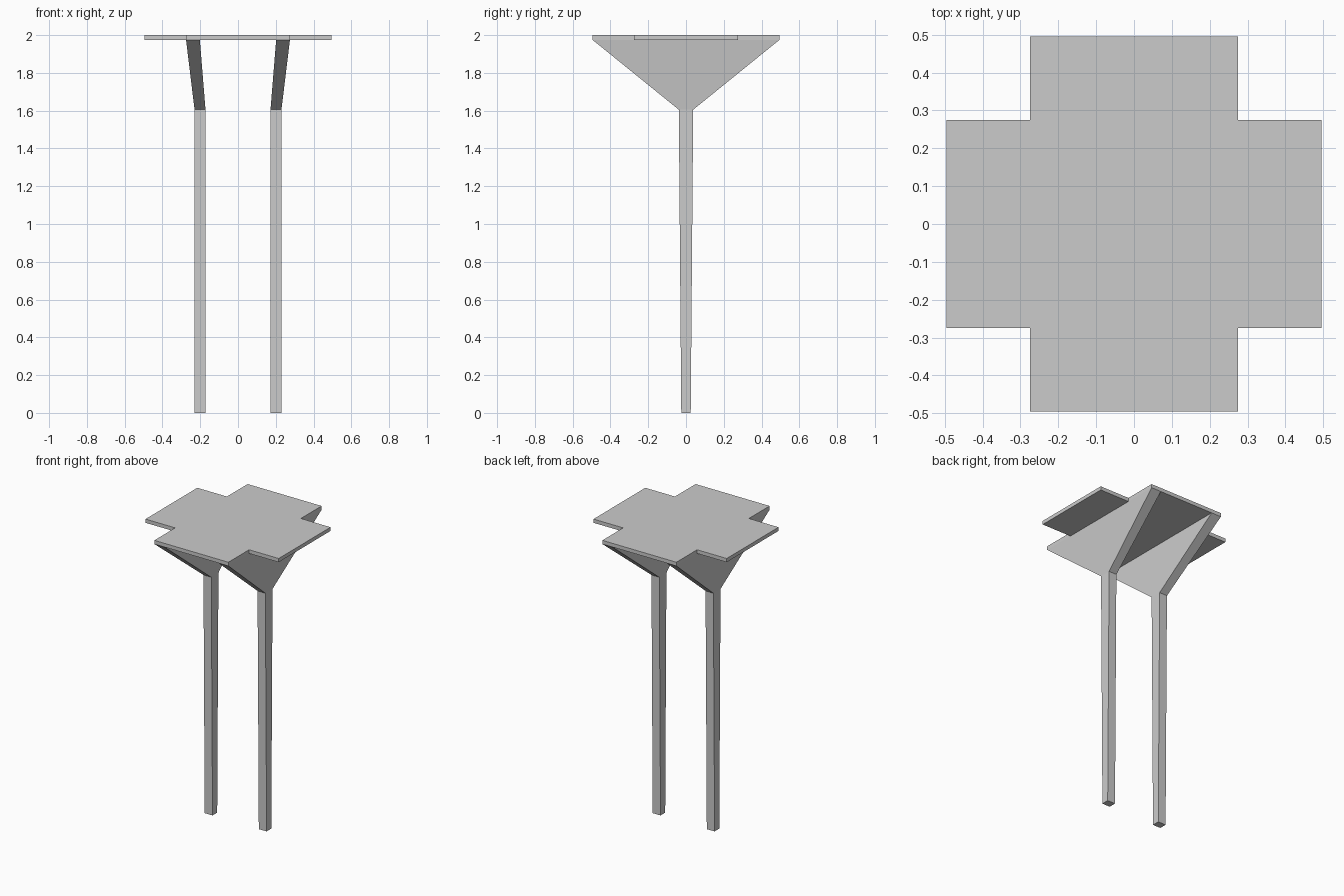
import bpy, bmesh

if "Cube" in bpy.data.objects:
    bpy.data.objects.remove(bpy.data.objects["Cube"])


def loft(name, sections):
    """Join matching point loops into a capped solid."""
    bm = bmesh.new()
    rings = [[bm.verts.new(p) for p in s] for s in sections]
    n = len(rings[0])
    bm.faces.new(rings[0])
    bm.faces.new(rings[-1])
    for a, b in zip(rings, rings[1:]):
        for i in range(n):
            j = (i + 1) % n
            bm.faces.new((a[i], a[j], b[j], b[i]))
    bmesh.ops.recalc_face_normals(bm, faces=bm.faces)
    mesh = bpy.data.meshes.new(name)
    bm.to_mesh(mesh)
    bm.free()
    obj = bpy.data.objects.new(name, mesh)
    bpy.context.collection.objects.link(obj)
    return obj


def rect(x0, x1, y, z):
    return [(x0, -y, z), (x1, -y, z), (x1, y, z), (x0, y, z)]


# Cross-shaped top slab
W, N = 0.495, 0.275
quarter = [(W, N), (N, N), (N, W)]
outline = []
for _ in range(4):
    outline += quarter
    quarter = [(-y, x) for x, y in quarter]
loft("top_slab", [[(x, y, z) for x, y in outline] for z in (1.975, 2.0)])

# Tapered posts that flare out into brackets under the slab
for side, s in (("left", -1), ("right", 1)):
    loft(side + "_post", [
        rect(s * 0.172, s * 0.23, 0.025, 0.0),
        rect(s * 0.172, s * 0.23, 0.038, 1.605),
        rect(s * 0.202, s * 0.275, W, 1.975),
    ])
